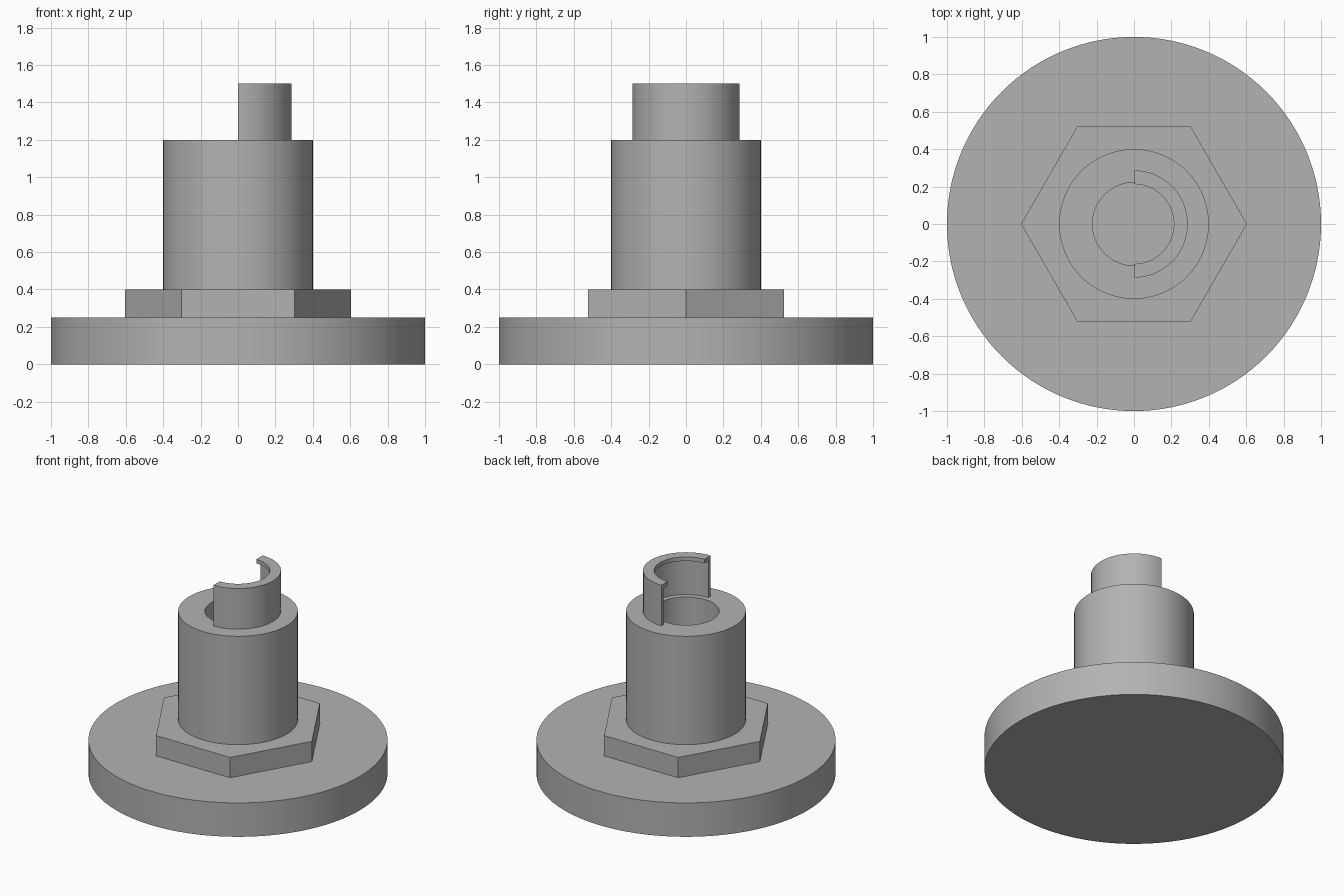
import bpy, bmesh
from math import cos, sin, pi, radians

cube = bpy.data.objects.get("Cube")
if cube:
    bpy.data.objects.remove(cube, do_unlink=True)

# One plain grey for the whole part
grey = bpy.data.materials.new("plain_grey")
grey.use_nodes = True
COLOUR = (0.45, 0.45, 0.45, 1)
grey.diffuse_color = COLOUR
grey.node_tree.nodes["Principled BSDF"].inputs["Base Color"].default_value = COLOUR


def sweep(name, profile, sides, start=0.0, angle=2 * pi, smooth=True):
    """Sweep a closed (radius, height) profile around z; cap it if partial."""
    full = angle > 2 * pi - 0.001
    bm = bmesh.new()
    rings = []
    for i in range(sides if full else sides + 1):
        a = start + angle * i / sides
        rings.append([bm.verts.new((r * cos(a), r * sin(a), z)) for r, z in profile])
    n = len(profile)
    for i in range(sides):
        p, q = rings[i], rings[(i + 1) % len(rings)]
        for j in range(n):
            k = (j + 1) % n
            bm.faces.new((p[j], q[j], q[k], p[k]))
    if not full:
        bm.faces.new(rings[0])
        bm.faces.new(rings[-1])
    bmesh.ops.recalc_face_normals(bm, faces=bm.faces)
    return finish(name, bm, smooth)


def disc(name, radius, z0, z1, sides, smooth=True):
    """Solid prism or cylinder between two heights."""
    bm = bmesh.new()
    bmesh.ops.create_cone(bm, cap_ends=True, segments=sides, radius1=radius,
                          radius2=radius, depth=z1 - z0)
    # Put one corner on the x axis
    for v in bm.verts:
        v.co = (v.co.y, -v.co.x, v.co.z + (z0 + z1) / 2)
    return finish(name, bm, smooth)


def finish(name, bm, smooth):
    mesh = bpy.data.meshes.new(name)
    bm.to_mesh(mesh)
    bm.free()
    mesh.materials.append(grey)
    obj = bpy.data.objects.new(name, mesh)
    bpy.context.collection.objects.link(obj)
    if smooth:
        bpy.ops.object.select_all(action="DESELECT")
        obj.select_set(True)
        bpy.context.view_layer.objects.active = obj
        bpy.ops.object.shade_smooth_by_angle(angle=radians(30))
    return obj


BASE_TOP, HEX_TOP, BODY_TOP, TOP = 0.25, 0.4, 1.2, 1.5
BORE, WALL, LIP, OUTER = 0.222, 0.26, 0.213, 0.287

# Round foot and hexagonal flange
disc("round_base", 1.0, 0, BASE_TOP, 128)
disc("hex_flange", 0.604, BASE_TOP, HEX_TOP, 6, smooth=False)

# Hollow barrel
sweep("barrel", [(BORE, HEX_TOP), (0.4, HEX_TOP), (0.4, BODY_TOP), (BORE, BODY_TOP)], 96)

# Half-round collar with an inward lip along its top
sweep("half_collar",
      [(WALL, BODY_TOP), (OUTER, BODY_TOP), (OUTER, TOP),
       (LIP, TOP), (LIP, TOP - 0.03), (WALL, TOP - 0.03)],
      48, start=-pi / 2, angle=pi)
